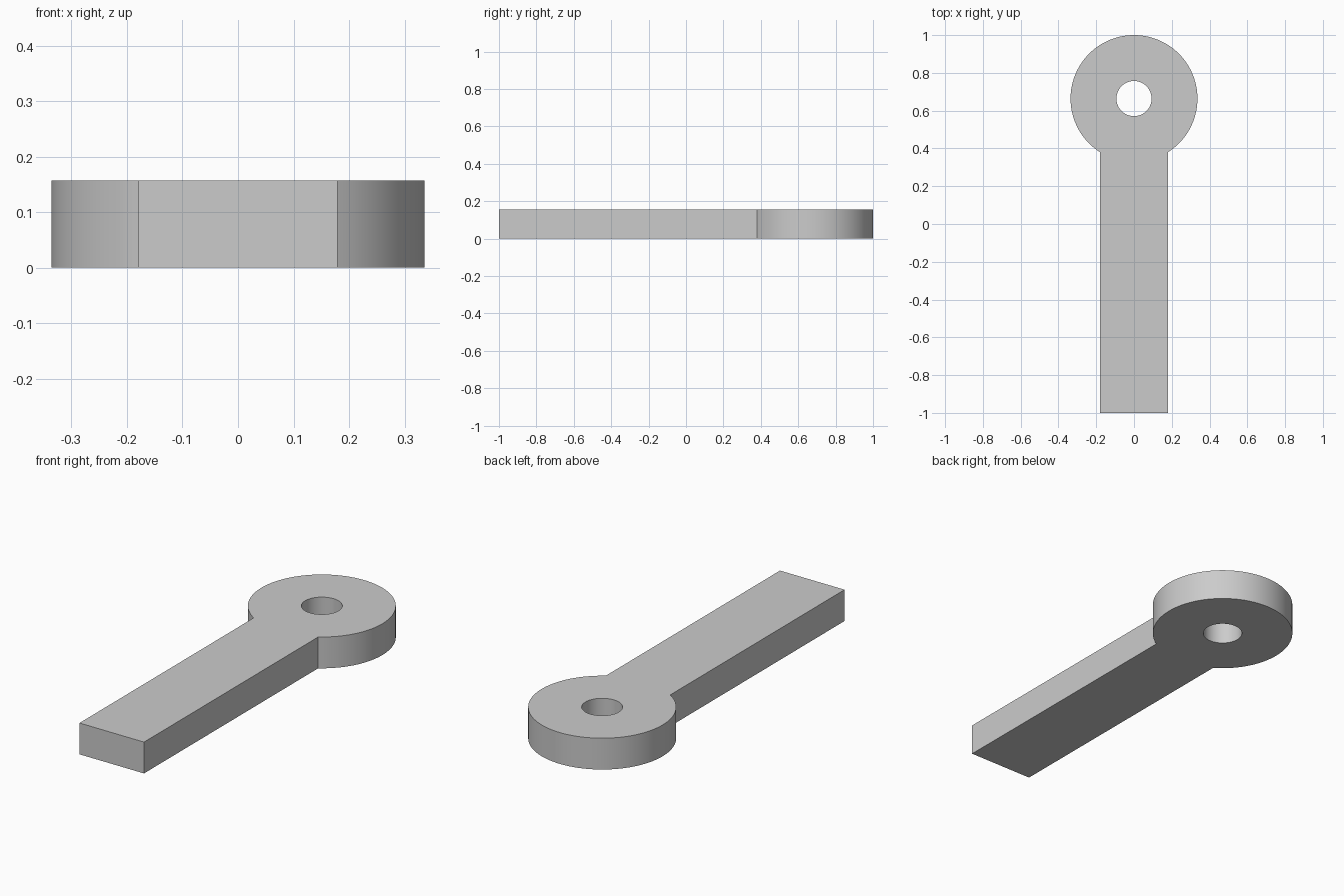
import bpy, bmesh
from math import asin, cos, sin, pi, radians

cube = bpy.data.objects.get("Cube")
if cube:
    bpy.data.objects.remove(cube, do_unlink=True)

HEAD_R, HOLE_R, HALF_W, THICK = 0.336, 0.093, 0.179, 0.157
HEAD_Y = 1 - HEAD_R


def arc(radius, start, end, steps):
    """Points along an arc around the eye centre."""
    angles = [start + (end - start) * i / steps for i in range(steps + 1)]
    return [(radius * cos(a), HEAD_Y + radius * sin(a), 0) for a in angles]


def add_loop(bm, points):
    verts = [bm.verts.new(p) for p in points]
    return [bm.edges.new((v, verts[i - 1])) for i, v in enumerate(verts)]


# Outline: round head running into the straight shank
neck = asin(HALF_W / HEAD_R)
outline = arc(HEAD_R, neck - pi / 2, 3 * pi / 2 - neck, 96)
outline += [(-HALF_W, -1, 0), (HALF_W, -1, 0)]
hole = arc(HOLE_R, 0, 2 * pi, 64)[:-1]

# Fill between outline and hole, then extrude to thickness
bm = bmesh.new()
edges = add_loop(bm, outline) + add_loop(bm, hole)
bmesh.ops.triangle_fill(bm, edges=edges, use_beauty=True)
top = bmesh.ops.extrude_face_region(bm, geom=bm.faces[:], use_keep_orig=True)
top_verts = [g for g in top["geom"] if isinstance(g, bmesh.types.BMVert)]
bmesh.ops.translate(bm, verts=top_verts, vec=(0, 0, THICK))
bmesh.ops.recalc_face_normals(bm, faces=bm.faces[:])

mesh = bpy.data.meshes.new("eye_bar")
bm.to_mesh(mesh)
bm.free()
bar = bpy.data.objects.new("eye_bar", mesh)
bpy.context.collection.objects.link(bar)

# Plain grey material
grey = bpy.data.materials.new("plain_grey")
grey.use_nodes = True
grey.diffuse_color = (0.6, 0.6, 0.6, 1)
grey.node_tree.nodes["Principled BSDF"].inputs["Base Color"].default_value = grey.diffuse_color
mesh.materials.append(grey)

# Smooth curved walls, crisp rims and corners
bpy.ops.object.select_all(action="DESELECT")
bar.select_set(True)
bpy.context.view_layer.objects.active = bar
bpy.ops.object.shade_smooth_by_angle(angle=radians(30))
